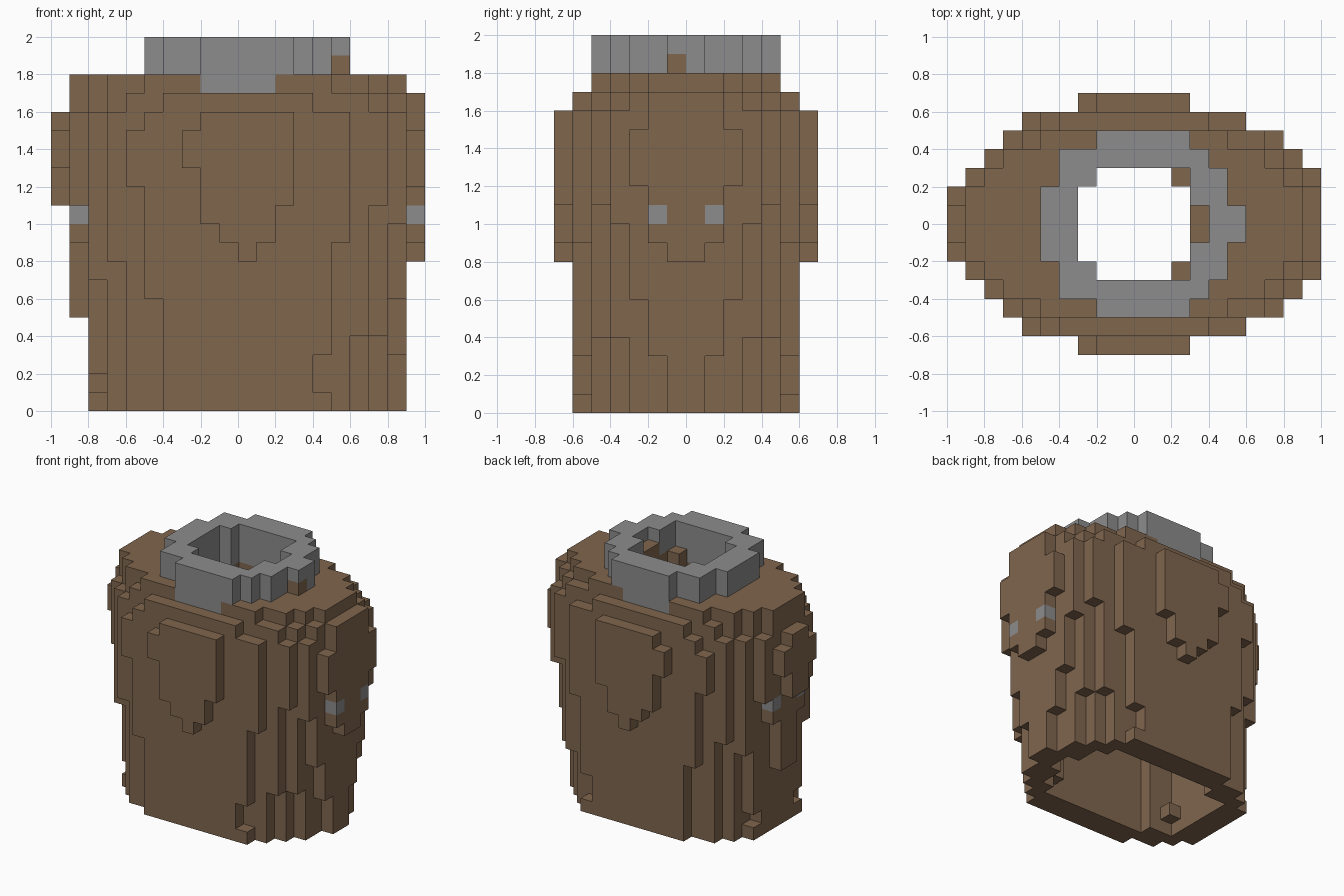
import bpy, bmesh

if "Cube" in bpy.data.objects:
    bpy.data.objects.remove(bpy.data.objects["Cube"])

U = 0.1          # block size
TOP = 18         # body height in blocks, collar sits above


def material(name, rgb):
    m = bpy.data.materials.new(name)
    m.diffuse_color = (*rgb, 1.0)
    m.use_nodes = True
    m.node_tree.nodes["Principled BSDF"].inputs["Base Color"].default_value = m.diffuse_color
    return m


BROWN = material("leather brown", (0.216, 0.133, 0.076))
GREY = material("metal grey", (0.262, 0.262, 0.262))

# Side profiles: for each row |y|, (start height, half width) steps going up
RIGHT = [
    [(0, 9), (8, 10), (17, 9)],
    [(0, 8), (3, 9), (9, 10), (17, 9)],
    [(0, 8), (6, 9), (12, 10), (15, 9), (17, 8)],
    [(0, 7), (4, 8), (10, 9), (16, 8), (17, 7)],
    [(0, 6), (4, 7), (11, 8), (16, 7), (17, 5)],
    [(0, 5), (1, 4), (3, 5), (9, 6), (16, 4), (17, 0)],
]
LEFT = [
    [(0, 8), (5, 9), (11, 10), (16, 9)],
    [(0, 8), (9, 9), (13, 10), (15, 9)],
    [(0, 8), (1, 7), (2, 8), (11, 9), (16, 8)],
    [(0, 7), (7, 8), (16, 7)],
    [(0, 6), (8, 7), (16, 6), (17, 5)],
    [(0, 4), (6, 5), (12, 6), (15, 5), (16, 4), (17, 0)],
]
# Collar outline and hole spans per row |y|
COLLAR = [(-5, 6), (-5, 5), (-4, 5), (-4, 4), (-2, 3)]
COLLAR_HOLE = [(-3, 4), (-3, 3), (-2, 3)]
NECK_HOLE = [(-3, 3), (-3, 3), (-2, 2)]
# Chest plate spans, from its pointed bottom up
PLATE = [(0, 1), (-1, 2), (-2, 2), (-2, 3), (-2, 3), (-3, 3), (-3, 3), (-2, 3)]


def width(steps, k):
    return [w for z, w in steps if z <= k][-1]


def mirrored(j):
    return (j, -1 - j)     # same row on the front and back half


def spans(rows, layers):
    return {(i, y, k) for k in layers for j, (a, b) in enumerate(rows)
            for i in range(a, b) for y in mirrored(j)}


# Solid body, layer by layer
solid = set()
for k in range(TOP):
    rows = [(-width(LEFT[j], k), width(RIGHT[j], k)) for j in range(6)]
    solid |= spans(rows, [k])

# Hollow interior with two-block walls, open below and through the neck
NEAR = [(2, 0), (-2, 0), (0, 2), (0, -2), (1, 1), (1, -1), (-1, 1), (-1, -1)]
cavity = {(i, j, k) for i, j, k in solid if k < 16
          and all((i + a, j + b, k) in solid for a, b in NEAR)}
body = solid - cavity - spans(NECK_HOLE, [16, 17])

# Collar ring, its lower lip is set into the body
ring = spans(COLLAR, [18, 19]) - spans(COLLAR_HOLE, [18, 19])
lip = {c for c in spans(COLLAR, [17]) & body if c[0] < 2}
worn = {(5, -1, 18)}
collar = (ring | lip) - worn
body = (body - lip) | worn | {(3, 0, 18), (3, -1, 18)}

# Grey studs on both sides
studs = {(i, j, 10) for i in (9, -9) for j in mirrored(1)}
body -= studs

# Raised plates on the front and back
plates = {y: {(i, y, 8 + n) for n, (a, b) in enumerate(PLATE) for i in range(a, b)}
          for y in (-7, 6)}

parts = [("torso_shell", body, BROWN), ("collar", collar, GREY),
         ("side_studs", studs, GREY), ("chest_plate", plates[-7], BROWN),
         ("back_plate", plates[6], BROWN)]
filled = set().union(*(p[1] for p in parts))


def build(name, cells, mat):
    """Make the exposed block faces of one part."""
    bm = bmesh.new()
    verts = {}

    def vert(p):
        if p not in verts:
            verts[p] = bm.verts.new([c * U for c in p])
        return verts[p]

    for cell in sorted(cells):
        for axis in range(3):
            for side in (0, 1):
                other = list(cell)
                other[axis] += 2 * side - 1
                if tuple(other) in filled:
                    continue
                u, v = (axis + 1) % 3, (axis + 2) % 3
                loop = []
                for a, b in ((0, 0), (1, 0), (1, 1), (0, 1)):
                    p = list(cell)
                    p[axis] += side
                    p[u] += a
                    p[v] += b
                    loop.append(vert(tuple(p)))
                bm.faces.new(loop if side else loop[::-1])
    mesh = bpy.data.meshes.new(name)
    bm.to_mesh(mesh)
    bm.free()
    mesh.materials.append(mat)
    bpy.context.collection.objects.link(bpy.data.objects.new(name, mesh))


for part in parts:
    build(*part)
